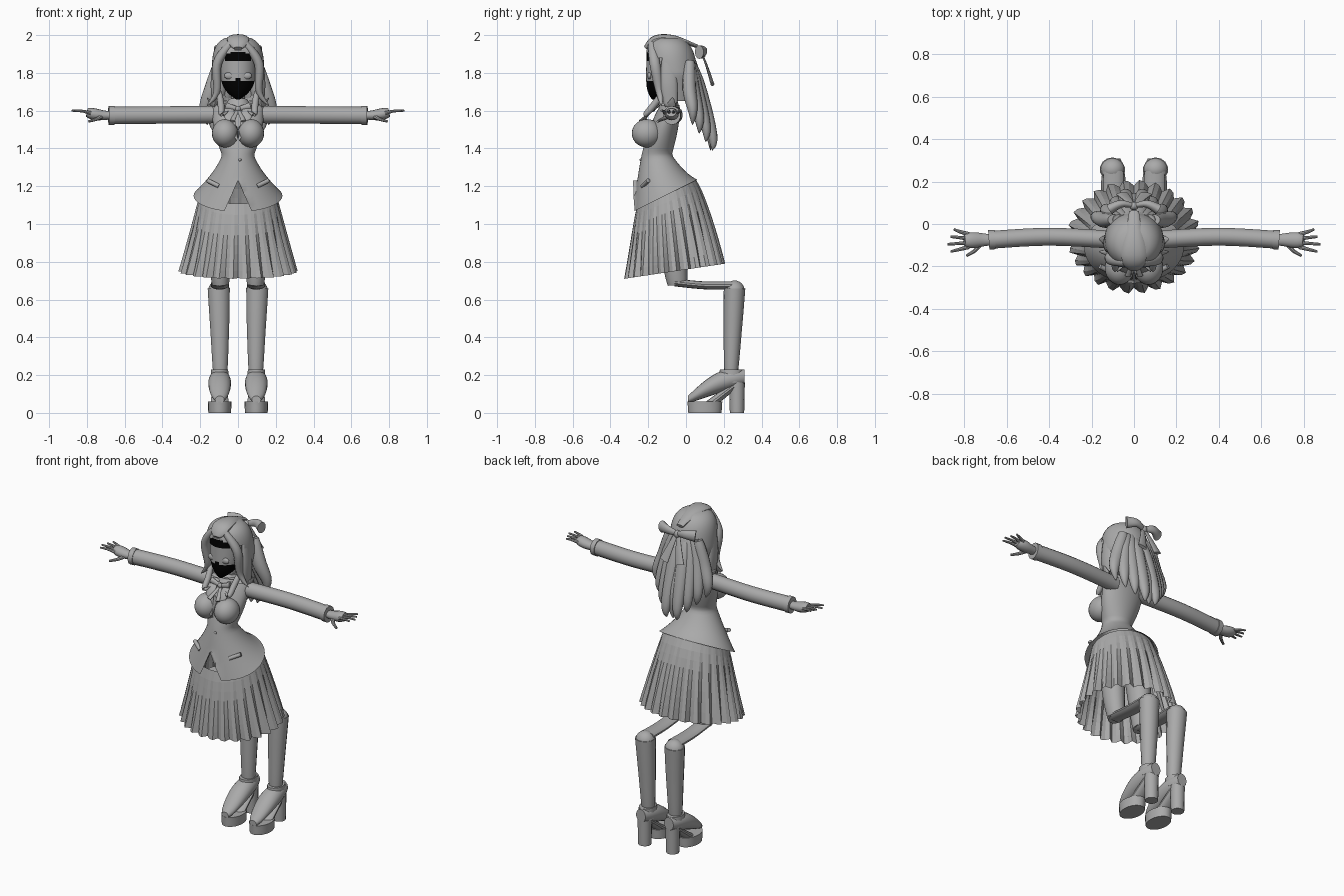
import bpy, bmesh, math
from mathutils import Vector

if "Cube" in bpy.data.objects:
    bpy.data.objects.remove(bpy.data.objects["Cube"])


def material(name, value):
    mat = bpy.data.materials.new(name)
    mat.use_nodes = True
    colour = (value, value, value, 1)
    mat.diffuse_color = colour
    mat.node_tree.nodes["Principled BSDF"].inputs["Base Color"].default_value = colour
    return mat


GREY = material("plain grey", .4)
BLACK = material("black", 0)
smooth_parts = []


def finish(name, bm, mirror=False, smooth=True):
    bmesh.ops.recalc_face_normals(bm, faces=bm.faces)
    mesh = bpy.data.meshes.new(name)
    bm.to_mesh(mesh)
    bm.free()
    part = bpy.data.objects.new(name, mesh)
    bpy.context.collection.objects.link(part)
    mesh.materials.append(GREY)
    if mirror:
        part.modifiers.new("mirror", "MIRROR").use_mirror_merge = False
    if smooth:
        smooth_parts.append(part)
    return part


def loft(rows, sides, caps=True, pleat=0):
    """Join elliptical rings, each given as centre, half width vector, half depth vector."""
    bm = bmesh.new()
    rings = []
    for index, (centre, across, out) in enumerate(rows):
        ring = []
        for i in range(sides):
            angle = math.tau * i / sides
            fold = 1 + pleat * (-1, .5, 1)[i % 3] * index / len(rows)
            offset = across * math.sin(angle) - out * math.cos(angle)
            ring.append(bm.verts.new(centre + offset * fold))
        rings.append(ring)
    for lower, upper in zip(rings, rings[1:]):
        for i in range(sides):
            j = (i + 1) % sides
            bm.faces.new((lower[i], lower[j], upper[j], upper[i]))
    if caps:
        bm.faces.new(rings[0])
        bm.faces.new(rings[-1])
    return bm


def stack(rule, steps):
    """Level rings; rule gives y, z, half width, half depth and tilt for t from 0 to 1."""
    rows = []
    for i in range(steps + 1):
        y, z, width, depth, tilt = rule(i / steps)
        width, depth = max(width, .002), max(depth, .002)
        rows.append((Vector((0, y, z)), Vector((width, 0, 0)), Vector((0, depth, depth * tilt))))
    return rows


def spline(points, steps):
    pts = [Vector(p) for p in points]
    path = []
    for i in range(len(pts) - 1):
        a, b, c, d = pts[max(i - 1, 0)], pts[i], pts[i + 1], pts[min(i + 2, len(pts) - 1)]
        for k in range(steps):
            t = k / steps
            path.append(b + (c - a) * (t / 2) + (a * 2 - b * 5 + c * 4 - d) * (t * t / 2)
                        + (b * 3 - a - c * 3 + d) * (t ** 3 / 2))
    return path + [pts[-1]]


def taper(end):
    return lambda t: 1 + (end - 1) * t


def pointed(t):
    return math.sin(math.pi * (.25 + .74 * t))


def sweep(name, points, width, depth, profile=pointed, mirror=True, sides=14):
    """Tube along a smooth path, its size following the profile."""
    path = spline(points, 5)
    whole = (path[-1] - path[0]).normalized()
    reference = Vector((0, 1, 0)) if abs(whole.x) > .8 else Vector((1, 0, 0))
    last = len(path) - 1
    rows = []
    for i, centre in enumerate(path):
        along = (path[min(i + 1, last)] - path[max(i - 1, 0)]).normalized()
        across = (reference - along * reference.dot(along)).normalized()
        size = profile(i / last)
        rows.append((centre, across * width * size, along.cross(across) * depth * size))
    return finish(name, loft(rows, sides), mirror)


def ball(name, centre, size, mirror=False):
    bm = bmesh.new()
    bmesh.ops.create_uvsphere(bm, u_segments=24, v_segments=14, radius=1)
    for v in bm.verts:
        v.co = Vector(centre) + Vector(a * b for a, b in zip(v.co, size))
    return finish(name, bm, mirror)


# Jacket: flared slanted hem, narrow waist, split front
def jacket_rule(t):
    waist = .45
    flare = max(0, 1 - t / waist)
    chest = max(0, (t - waist) / (1 - waist))
    width = .085 + .15 * flare ** 1.3 + .05 * math.sin(min(math.pi / 2, 2 * chest))
    depth = .08 + .09 * flare - .03 * chest ** 3
    return -.155 + .045 * flare + .07 * chest, 1.15 + .48 * t, width, depth, .5 * flare ** 1.3


bm = loft(stack(jacket_rule, 28), 40, caps=False)
for v in bm.verts:
    if v.co.y < -.2 and v.co.z < 1.24:
        v.co.z = max(v.co.z, 1.23 - abs(v.co.x) * 2.3)
finish("jacket", bm)
ball("shoulders", (0, -.085, 1.6), (.13, .056, .045))
ball("bust", (.068, -.207, 1.48), (.07, .08, .075), True)
sweep("pocket_flaps", [(.1, -.23, 1.2), (.16, -.2, 1.23)], .012, .012, taper(1))
sweep("lapels", [(.05, -.14, 1.63), (.045, -.21, 1.57), (.005, -.26, 1.44)], .03, .008)
for z in (1.28, 1.34):
    ball("jacket_button", (.01, -.24, z), (.008, .006, .008))

# Pleated skirt
bm = loft(stack(lambda t: (-.1 + .04 * t, 1.17 - .42 * t, .2 + .1 * t,
                           .155 + .1 * t ** .8, .4 - .25 * t * t), 8), 78, caps=False, pleat=.06)
finish("skirt", bm, smooth=False)

# Legs: thighs, folded knees, upright shins
leg = .097
sweep("thighs", [(leg, -.08, 1), (leg, -.06, .8), (leg - .005, -.045, .68)], .07, .08, taper(.65))
sweep("folded_knees", [(leg, -.06, .69), (leg, .1, .675), (leg, .25, .675)], .045, .02, taper(1.1))
ball("knees", (leg + .004, .257, .645), (.058, .054, .056), True)
sweep("shins", [(leg + .005, .257, .66), (leg, .248, .45), (leg - .003, .238, .2)], .06, .057,
      lambda t: 1 - .38 * t ** 1.4)

# Platform shoes
rows = []
for i in range(13):
    t = i / 12
    top = .09 + .14 * math.sin(math.pi / 2 * min(1, 1.3 * t))
    bottom = .05 + .1 * t
    width = .06 * max(.1, math.sin(math.pi * (.03 + .9 * t))) ** .4
    rows.append((Vector((leg, .01 + .3 * t, (top + bottom) / 2)),
                 Vector((width, 0, 0)), Vector((0, 0, (top - bottom) / 2))))
finish("shoe_uppers", loft(rows, 18), True)
sweep("shoe_collars", [(leg, .24, .16), (leg, .24, .23)], .05, .066, taper(.92))
sweep("shoe_soles", [(leg, .1, 0), (leg, .1, .06)], .06, .088, taper(1.05), sides=20)
sweep("sole_arches", [(leg, .12, .04), (leg, .25, .14)], .05, .025, taper(.8))
sweep("heels", [(leg, .27, 0), (leg, .27, .16)], .038, .038, taper(1.1))

# Sleeves, cuffs and hands
sweep("sleeves", [(.08, -.075, 1.58), (.4, -.06, 1.577), (.68, -.075, 1.575)], .043, .046, taper(1))
sweep("cuffs", [(.655, -.073, 1.575), (.685, -.075, 1.575)], .047, .05, taper(1))
sweep("palms", [(.67, -.075, 1.575), (.73, -.075, 1.577), (.8, -.078, 1.59)], .027, .022,
      lambda t: 1 + .4 * math.sin(math.pi * t ** 2))
for i, finger in enumerate(("index", "middle", "ring", "little")):
    base, tip, reach = -.108 + .02 * i, -.13 + .035 * i, .88 - .015 * abs(i - 1)
    sweep(finger + "_fingers", [(.78, base, 1.587), (.82, (base + tip) / 2, 1.597), (reach, tip, 1.6)],
          .011, .01, taper(.5), sides=8)
sweep("thumbs", [(.72, -.09, 1.57), (.75, -.125, 1.555), (.79, -.15, 1.543)], .013, .012, taper(.5), sides=8)


# Neck and head, with a dark lower face and brow
def head_rule(t):
    full = 1 - (1 - t) ** 5
    return -.105 - .06 * (1 - t) ** 4, 1.66 + .26 * t, .01 + .087 * full, .015 + .09 * full, 0


sweep("neck", [(0, -.085, 1.6), (0, -.09, 1.73)], .037, .037, taper(1), mirror=False)
bm = loft(stack(head_rule, 32), 40)
for f in bm.faces:
    c = f.calc_center_median()
    mask = c.z < (1.775 if abs(c.x) < .015 else 1.755)
    brow = 1.86 < c.z < 1.915 and abs(c.x) < .07
    f.material_index = int(c.y < -.13 and (mask or brow))
finish("head", bm).data.materials.append(BLACK)
ball("eyes", (.045, -.193, 1.785), (.028, .012, .019), True)


# Hair cap, opened around the face
def cap_rule(t):
    dome = max(0, 1 - t ** 6) ** .4 * min(1, .75 + .6 * t)
    return -.055 - .04 * t, 1.65 + .345 * t, .14 * dome, .135 * dome, 0


bm = loft(stack(cap_rule, 30), 40)
opening = []
for f in bm.faces:
    c = f.calc_center_median()
    if c.y < -.115 and c.z < 1.925 - abs(c.x) * .4:
        opening.append(f)
bmesh.ops.delete(bm, geom=opening, context="FACES")
finish("hair_cap", bm)

# Fringe and framing locks
sweep("swept_fringe", [(0, .06, 1.94), (0, -.06, 1.98), (0, -.16, 1.975), (0, -.215, 1.93)], .06, .024,
      lambda t: .4 + .6 * math.sin(math.pi * t ** 1.5), mirror=False)
sweep("face_locks", [(.04, -.18, 1.955), (.11, -.165, 1.85), (.112, -.14, 1.7), (.165, -.13, 1.625)], .025, .028)
sweep("side_locks", [(.115, -.09, 1.9), (.125, -.09, 1.75), (.125, -.08, 1.63), (.165, -.07, 1.67)], .02, .045)
sweep("front_curls", [(.1, -.12, 1.7), (.09, -.17, 1.63), (.085, -.215, 1.58), (.05, -.2, 1.6)], .018, .018)

# Long back hair, longest in the middle
sweep("middle_back_lock", [(0, .02, 1.88), (0, .065, 1.7), (0, .12, 1.52), (0, .13, 1.39)], .08, .036, mirror=False)
for i, place in enumerate(("inner", "middle", "outer", "short")):
    x, low, back = .03 + .035 * i, 1.39 + .045 * i, .14 - .035 * i
    sweep(place + "_back_locks", [(x * .7, .02, 1.86), (x, back / 2, 1.72),
                                  (x * 1.3, back, low + .08), (x * 1.2, back, low)], .042, .036)

# Bow behind the head
ball("bow_knot", (0, .085, 1.9), (.022, .02, .024))
sweep("bow_loops", [(0, .085, 1.9), (.06, .095, 1.915), (.115, .07, 1.91)], .01, .014, taper(2.6))
sweep("bow_tails", [(.01, .09, 1.89), (.03, .115, 1.82), (.055, .14, 1.74)], .012, .004, taper(2.5))

# Collar and neck ribbon
sweep("collar", [(0, -.095, 1.61), (0, -.088, 1.66)], .075, .065, taper(.65), mirror=False)
ball("ribbon_knot", (0, -.175, 1.61), (.016, .014, .016))
sweep("ribbon_loops", [(0, -.175, 1.61), (.065, -.17, 1.625)], .007, .01, taper(2))
sweep("ribbon_tails", [(.005, -.18, 1.6), (.03, -.245, 1.545)], .009, .004, taper(1.5))

# Smooth shading with crisp edges
bpy.ops.object.select_all(action="DESELECT")
for part in smooth_parts:
    part.select_set(True)
bpy.context.view_layer.objects.active = smooth_parts[0]
bpy.ops.object.shade_smooth_by_angle(angle=math.radians(40))
